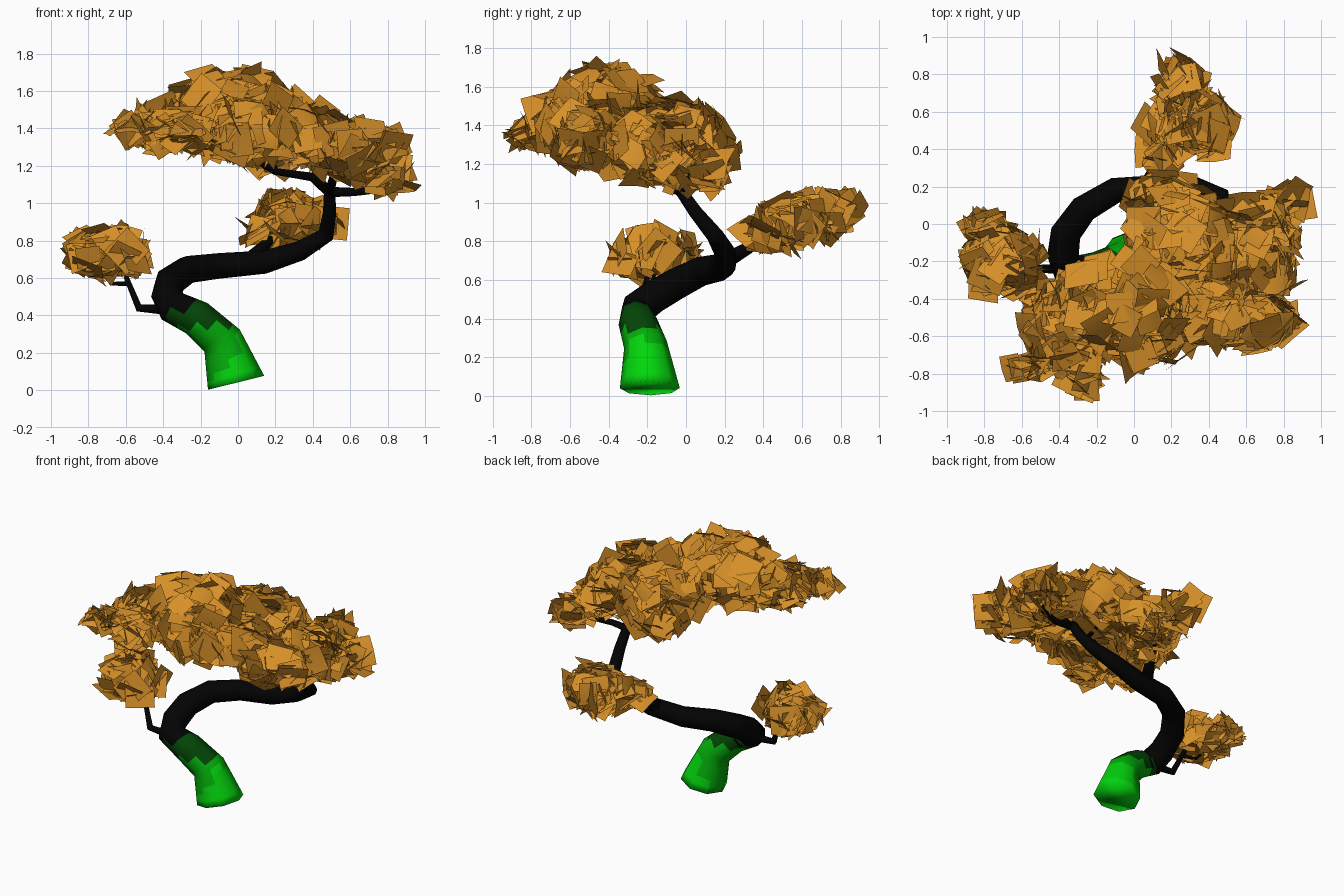
import bpy, bmesh, math, random
from mathutils import Vector

random.seed(4)
if "Cube" in bpy.data.objects:
    bpy.data.objects.remove(bpy.data.objects["Cube"])


def material(name, rgb):
    mat = bpy.data.materials.new(name)
    mat.use_nodes = True
    mat.diffuse_color = (*rgb, 1)
    mat.node_tree.nodes["Principled BSDF"].inputs["Base Color"].default_value = (*rgb, 1)
    return mat


BARK = material("black bark", (0.001, 0.001, 0.001))
BRIGHT = material("bright green", (0.001, 0.66, 0.004))
GREEN = material("mid green", (0.001, 0.42, 0.003))
DARK = material("dark green", (0.001, 0.06, 0.002))
LEAF = material("orange leaf", (0.68, 0.28, 0.022))


def finish(name, bm, mats, angle):
    mesh = bpy.data.meshes.new(name)
    bm.to_mesh(mesh)
    bm.free()
    obj = bpy.data.objects.new(name, mesh)
    bpy.context.collection.objects.link(obj)
    for mat in mats:
        mesh.materials.append(mat)
    bpy.ops.object.select_all(action='DESELECT')
    obj.select_set(True)
    bpy.context.view_layer.objects.active = obj
    bpy.ops.object.shade_smooth_by_angle(angle=math.radians(angle))
    return obj


def tube(name, path, mats, sides=8, steps=1, start=None, rule=None):
    """Sweep a tapering polygon along points given as (x, y, z, radius)."""
    pts = [Vector(p[:3]) for p in path]
    dirs = [(b - a).normalized() for a, b in zip(pts, pts[1:])]
    tangents = [(a + b).normalized() for a, b in zip([dirs[0]] + dirs, dirs + [dirs[-1]])]
    if start:
        tangents[0] = Vector(start).normalized()
    side = tangents[0].cross(Vector((0, 1, 0.1))).normalized()
    corners = []
    for p, t, spec in zip(pts, tangents, path):
        side = (side - t * side.dot(t)).normalized()
        up = t.cross(side)
        corners.append([p + spec[3] * (side * math.cos(a) + up * math.sin(a))
                        for a in (math.tau * k / sides for k in range(sides))])
    bm = bmesh.new()
    count = (len(pts) - 1) * steps + 1
    rings, centres = [], []
    for i in range(count):
        seg = min(i // steps, len(pts) - 2)
        f = i / steps - seg
        rings.append([bm.verts.new(a.lerp(b, f)) for a, b in zip(corners[seg], corners[seg + 1])])
        centres.append(pts[seg].lerp(pts[seg + 1], f))
    for i in range(count - 1):
        for k in range(sides):
            n = (k + 1) % sides
            face = bm.faces.new((rings[i][k], rings[i][n], rings[i + 1][n], rings[i + 1][k]))
            if rule:
                out = face.calc_center_median() - (centres[i] + centres[i + 1]) / 2
                face.material_index = rule((i + 0.5) / steps, out.normalized())
    bm.faces.new(rings[0][::-1]).material_index = 1 if rule else 0
    bm.faces.new(rings[-1])
    bmesh.ops.recalc_face_normals(bm, faces=bm.faces)
    return finish(name, bm, mats, 120)


def trunk_colour(t, out):
    """Bright at the foot, darkening upwards and sooner on the upper side."""
    jitter = random.uniform(-0.12, 0.12)
    upper = (out.x + out.z) * 0.7
    if t + 0.2 * upper + jitter > 2.55:
        return 0
    if t + 0.6 * upper + jitter > 1.7:
        return 3
    return 1 if t - 0.45 * out.x + jitter < 0.5 else 2


# Trunk and branches
tube("trunk", [(-0.01, -0.187, 0.04, 0.155), (-0.085, -0.21, 0.265, 0.112),
               (-0.22, -0.25, 0.385, 0.1), (-0.355, -0.25, 0.45, 0.09),
               (-0.38, -0.17, 0.51, 0.085), (-0.365, -0.05, 0.58, 0.082),
               (-0.27, 0.08, 0.645, 0.076), (-0.1, 0.18, 0.665, 0.07),
               (0.14, 0.2, 0.685, 0.064), (0.33, 0.2, 0.745, 0.055),
               (0.47, 0.15, 0.83, 0.045), (0.49, 0.05, 0.95, 0.036),
               (0.49, -0.04, 1.08, 0.03)],
     [BARK, BRIGHT, GREEN, DARK], steps=5, start=(-0.24, 0, 0.97), rule=trunk_colour)

BRANCHES = {
    "right_branch": [(-0.36, -0.24, 0.43, 0.03), (-0.53, -0.24, 0.44, 0.022), (-0.6, -0.2, 0.61, 0.014)],
    "right_twig": [(-0.59, -0.21, 0.57, 0.014), (-0.68, -0.18, 0.57, 0.01), (-0.76, -0.15, 0.68, 0.008)],
    "back_branch": [(0.06, 0.19, 0.69, 0.045), (0.14, 0.33, 0.77, 0.032),
                    (0.23, 0.5, 0.85, 0.018), (0.27, 0.72, 0.93, 0.01)],
    "left_branch": [(0.49, -0.03, 1.06, 0.028), (0.62, -0.05, 1.06, 0.022),
                    (0.76, -0.01, 1.07, 0.016), (0.85, 0.03, 1.16, 0.01)],
    "crown_branch": [(0.49, -0.03, 1.06, 0.03), (0.4, -0.12, 1.14, 0.026), (0.2, -0.25, 1.17, 0.02),
                     (0, -0.38, 1.28, 0.014), (-0.25, -0.5, 1.4, 0.008)],
    "middle_branch": [(0.49, -0.04, 1.06, 0.026), (0.52, -0.14, 1.18, 0.02), (0.61, -0.33, 1.26, 0.01)],
    "crown_twig": [(0.2, -0.25, 1.17, 0.016), (0.18, -0.1, 1.25, 0.012), (0.2, 0.04, 1.36, 0.008)],
}
for name, path in BRANCHES.items():
    tube(name, path, [BARK], sides=6)


def add_leaf(bm, centre, normal, size):
    """A square leaf, creased gently across the middle."""
    normal.normalize()
    u = normal.orthogonal().normalized()
    v = normal.cross(u)
    a = random.uniform(0, math.tau)
    u, v = u * math.cos(a) + v * math.sin(a), v * math.cos(a) - u * math.sin(a)
    bend = size * random.uniform(-0.05, 0.25)
    rows = [[bm.verts.new(centre + u * x * size + v * y * size * 0.9 - normal * bend * abs(x))
             for y in (-1, 1)] for x in (-1, 0, 1)]
    for p, q in zip(rows, rows[1:]):
        bm.faces.new((p[0], q[0], q[1], p[1]))


def foliage(name, pads):
    """Scatter leaves over flattened pads given as (centre, radii, count)."""
    bm = bmesh.new()
    for centre, radii, count in pads:
        for _ in range(count):
            d = Vector([random.gauss(0, 1) for _ in range(3)]).normalized()
            depth = random.uniform(0.2, 1) ** 0.5
            size = random.uniform(0.065, 0.1)
            spot = Vector([c + x * max(r - 0.035, 0.03) * depth for c, x, r in zip(centre, d, radii)])
            normal = Vector([x / r for x, r in zip(d, radii)]).normalized()
            normal += Vector([random.gauss(0, 0.38) for _ in range(3)])
            add_leaf(bm, spot, normal, size)
    return finish(name, bm, [LEAF], 60)


# Leaf pads
foliage("right_foliage", [((-0.71, -0.2, 0.73), (0.25, 0.23, 0.17), 72),
                          ((-0.78, -0.03, 0.74), (0.16, 0.1, 0.11), 14)])
foliage("back_foliage", [((0.31, 0.54, 0.9), (0.29, 0.21, 0.17), 78),
                         ((0.25, 0.76, 0.95), (0.18, 0.18, 0.14), 36),
                         ((0.14, 0.37, 0.83), (0.12, 0.1, 0.1), 10)])
foliage("crown_foliage", [((-0.04, -0.42, 1.49), (0.4, 0.33, 0.26), 165),
                          ((-0.36, -0.53, 1.4), (0.26, 0.27, 0.15), 80),
                          ((0.24, -0.12, 1.37), (0.36, 0.37, 0.2), 130),
                          ((0.2, 0.12, 1.29), (0.3, 0.16, 0.14), 45),
                          ((-0.57, -0.75, 1.4), (0.14, 0.08, 0.07), 12),
                          ((-0.27, -0.82, 1.35), (0.12, 0.1, 0.1), 15),
                          ((-0.42, -0.7, 1.39), (0.17, 0.1, 0.1), 16),
                          ((0.04, -0.62, 1.41), (0.3, 0.2, 0.2), 60),
                          ((0.02, -0.45, 1.3), (0.3, 0.26, 0.1), 45),
                          ((0.37, -0.45, 1.38), (0.25, 0.24, 0.17), 60)])
foliage("left_foliage", [((0.62, -0.2, 1.27), (0.3, 0.32, 0.2), 110),
                         ((0.62, -0.51, 1.3), (0.28, 0.2, 0.15), 65),
                         ((0.82, 0.12, 1.16), (0.14, 0.1, 0.11), 18),
                         ((0.64, 0.03, 1.25), (0.18, 0.12, 0.12), 22),
                         ((0.76, -0.08, 1.2), (0.13, 0.2, 0.16), 36)])
